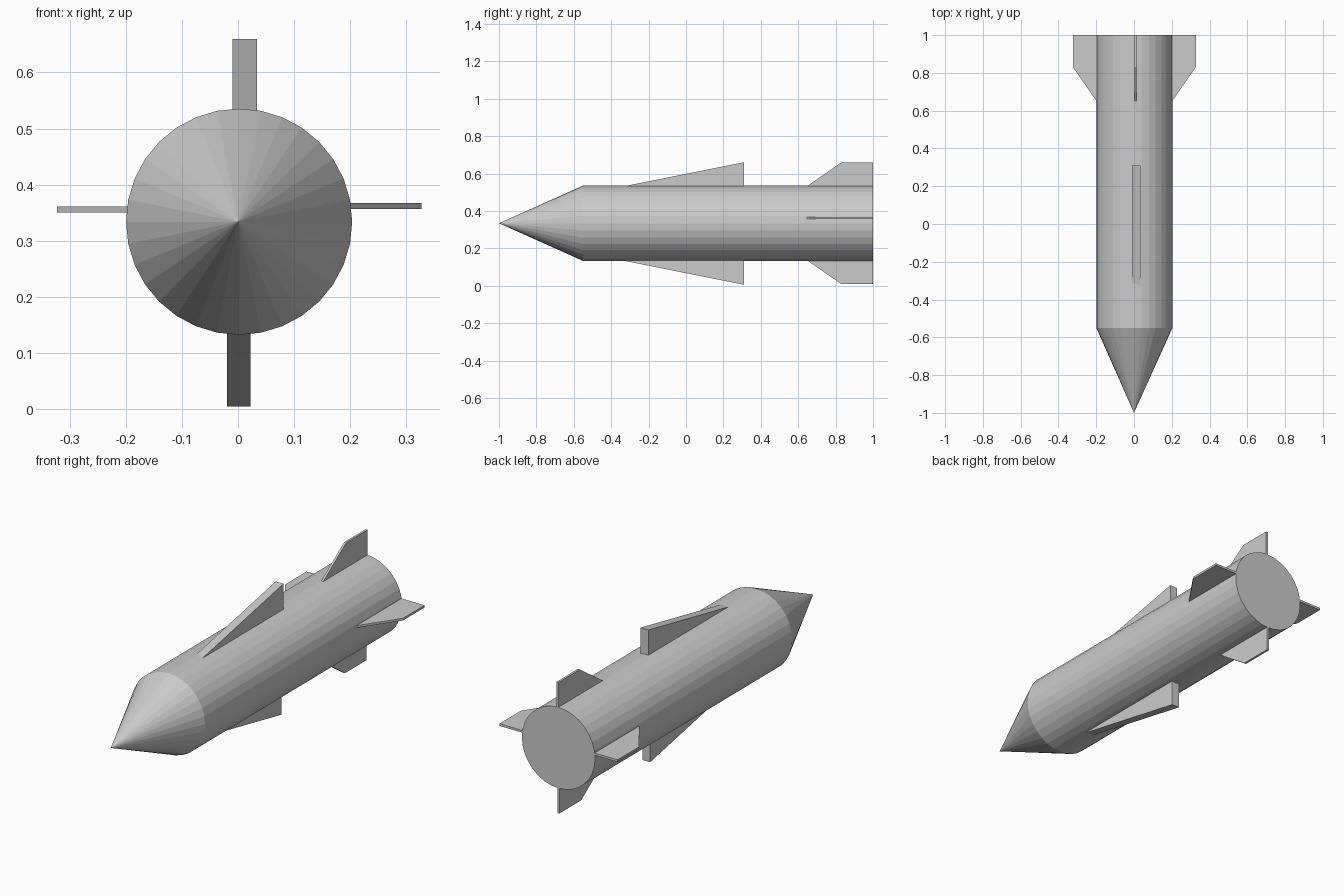
import bpy, bmesh, math
from mathutils import Matrix, Vector

if "Cube" in bpy.data.objects:
    bpy.data.objects.remove(bpy.data.objects["Cube"])

AXIS = Vector((0.002, 0, 0.334))
R = 0.2015
SIDES = 32


def finish(name, bm):
    bmesh.ops.recalc_face_normals(bm, faces=bm.faces)
    mesh = bpy.data.meshes.new(name)
    bm.to_mesh(mesh)
    bm.free()
    obj = bpy.data.objects.new(name, mesh)
    bpy.context.collection.objects.link(obj)
    return obj


def fin(name, profile, thick, offset, angle):
    """Extrude a (y, radius) outline sideways, then turn it about the body axis."""
    bm = bmesh.new()
    face = bm.faces.new([bm.verts.new((offset - thick / 2, y, r)) for y, r in profile])
    ext = bmesh.ops.extrude_face_region(bm, geom=[face])
    verts = [v for v in ext["geom"] if isinstance(v, bmesh.types.BMVert)]
    bmesh.ops.translate(bm, verts=verts, vec=(thick, 0, 0))
    turn = Matrix.Translation(AXIS) @ Matrix.Rotation(math.radians(angle), 4, "Y")
    bmesh.ops.transform(bm, matrix=turn, verts=bm.verts)
    return finish(name, bm)


# Body: faceted tube with pointed nose and flat tail
bm = bmesh.new()
rings = []
for y in (-0.55, 1.0):
    rings.append([bm.verts.new((AXIS.x + R * math.sin(2 * math.pi * i / SIDES), y,
                                AXIS.z + R * math.cos(2 * math.pi * i / SIDES)))
                  for i in range(SIDES)])
tip = bm.verts.new((0, -1, 0.334))
for i in range(SIDES):
    j = (i + 1) % SIDES
    bm.faces.new((rings[0][i], rings[0][j], rings[1][j], rings[1][i]))
    bm.faces.new((tip, rings[0][j], rings[0][i]))
bm.faces.new(rings[1])
finish("body", bm)

# Wedge-shaped wings above and below the middle
wing = [(-0.37, 0.19), (0.31, 0.19), (0.31, 0.326)]
fin("upper_wing", wing, 0.043, 0.010, 0)
low_wing = [(y, r + 0.003) for y, r in wing]
fin("lower_wing", low_wing, 0.042, 0.001, 180)

# Four thin tail fins; offsets are sideways shifts after turning
tail = [(0.635, 0.19), (1.0, 0.19), (1.0, 0.325), (0.83, 0.325)]
for name, offset, angle in (("tail_fin_top", 0.006, 0), ("tail_fin_right", -0.028, 90),
                            ("tail_fin_bottom", 0.0, 180), ("tail_fin_left", 0.022, 270)):
    fin(name, tail, 0.011, offset, angle)
